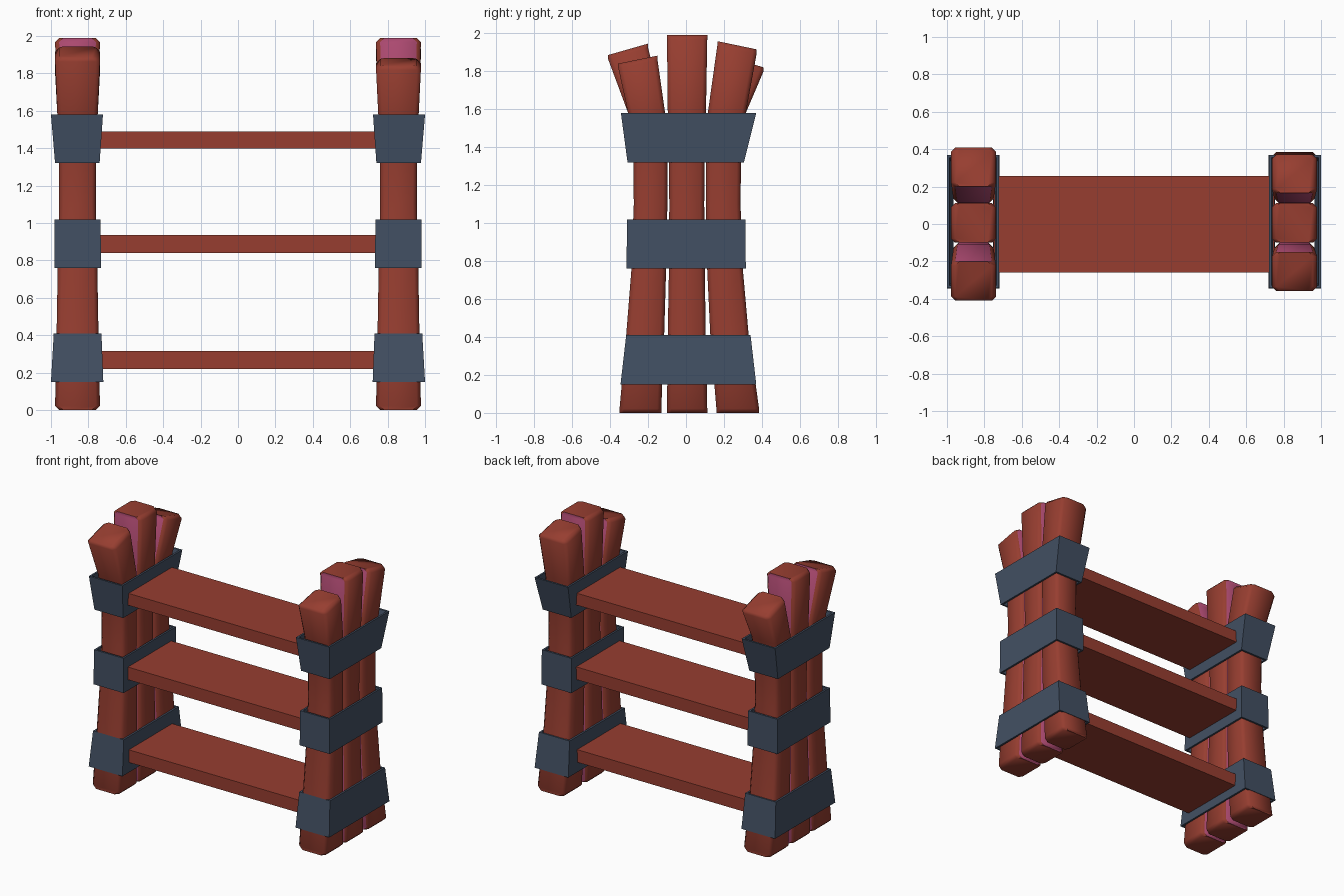
import bpy, bmesh, math

if "Cube" in bpy.data.objects:
    bpy.data.objects.remove(bpy.data.objects["Cube"])


def material(name, rgb):
    m = bpy.data.materials.new(name)
    m.diffuse_color = (*rgb, 1)
    m.use_nodes = True
    m.node_tree.nodes["Principled BSDF"].inputs["Base Color"].default_value = m.diffuse_color
    return m


WOOD = material("red wood", (0.31, 0.048, 0.030))
PINK = material("pink inner wood", (0.43, 0.07, 0.17))
BAND = material("blue grey band", (0.055, 0.08, 0.125))


def finish(bm, name, mats, smooth=None):
    bmesh.ops.recalc_face_normals(bm, faces=bm.faces)
    me = bpy.data.meshes.new(name)
    bm.to_mesh(me)
    bm.free()
    ob = bpy.data.objects.new(name, me)
    bpy.context.collection.objects.link(ob)
    for m in mats:
        me.materials.append(m)
    if smooth:
        bpy.ops.object.select_all(action='DESELECT')
        ob.select_set(True)
        bpy.context.view_layer.objects.active = ob
        bpy.ops.object.shade_smooth_by_angle(angle=math.radians(smooth))
    return ob


def bridge(bm, a, b):
    n = len(a)
    return [bm.faces.new((a[i], a[(i + 1) % n], b[(i + 1) % n], b[i])) for i in range(n)]


# chamfered plank through levels (y0, z0, y1, z1, half width in x)
def plank(name, cx, levels, pink_front, pink_back):
    bm = bmesh.new()
    c = 0.022
    first, last = levels[0], levels[-1]
    lift = lambda l, d, w: (l[0], l[1] + d, l[2], l[3] + d, l[4] + w)
    rows = [lift(first, 0, -c), lift(first, c, 0)] + levels[1:-1] + [lift(last, -c, 0), lift(last, 0, -c)]
    rings = []
    for y0, z0, y1, z1, h in rows:
        t = c / (y1 - y0)
        pts = [(-h + c, 0), (h - c, 0), (h, t), (h, 1 - t), (h - c, 1), (-h + c, 1), (-h, 1 - t), (-h, t)]
        rings.append([bm.verts.new((cx + x, y0 + (y1 - y0) * s, z0 + (z1 - z0) * s)) for x, s in pts])
    for a, b in zip(rings, rings[1:]):
        f = bridge(bm, a, b)
        f[0].material_index = int(pink_front)
        f[4].material_index = int(pink_back)
    bm.faces.new(rings[0])
    bm.faces.new(rings[-1])
    finish(bm, name, [WOOD, PINK], 50)


# flared open sleeve: (z, inner x, outer x, y front, y back) at bottom and top
def sleeve(name, side, lo, hi):
    bm = bmesh.new()
    rings = []
    for inset in (0, 0.014):
        for z, xi, xo, y0, y1 in (lo, hi):
            a, b, p, q = xi + inset, xo - inset, y0 + inset, y1 - inset
            rings.append([bm.verts.new((side * x, y, z)) for x, y in ((a, p), (b, p), (b, q), (a, q))])
    ol, oh, il, ih = rings
    for a, b in ((ol, oh), (oh, ih), (ih, il), (il, ol)):
        bridge(bm, a, b)
    finish(bm, name, [BAND])


FRONT = [(-.35, 0, -.13, 0, .12), (-.315, .41, -.115, .41, .112), (-.288, .75, -.105, .75, .106),
         (-.275, 1.1, -.098, 1.1, .098), (-.277, 1.33, -.098, 1.33, .1), (-.305, 1.58, -.11, 1.58, .108)]
BACK = [(.16, 0, .385, 0, .12), (.128, .41, .33, .41, .112), (.112, .75, .3, .75, .106),
        (.105, 1.1, .287, 1.1, .098), (.105, 1.33, .29, 1.33, .1), (.115, 1.58, .315, 1.58, .108)]
MIDDLE = [(-.1, 0, .112, 0, .12), (-.096, .41, .104, .41, .112), (-.09, .75, .099, .75, .106),
          (-.088, 1.1, .096, 1.1, .098), (-.09, 1.33, .098, 1.33, .1), (-.096, 1.58, .105, 1.58, .108),
          (-.1, 1.99, .112, 1.99, .12)]
TOPS = {-1: ((-.41, 1.885, -.2, 1.945, .12), (.2, 1.885, .408, 1.82, .12)),
        1: ((-.357, 1.84, -.15, 1.882, .12), (.165, 1.958, .372, 1.915, .12))}

for side, label in ((-1, "left"), (1, "right")):
    # three splayed planks per post
    cx = side * 0.858
    front_top, back_top = TOPS[side]
    plank(label + "_front_plank", cx, FRONT + [front_top], False, True)
    plank(label + "_middle_plank", cx, MIDDLE, True, True)
    plank(label + "_back_plank", cx, BACK + [back_top], True, False)
    # three bands per post
    sleeve(label + "_lower_band", side, (.15, .72, 1.0, -.345, .37), (.41, .73, .985, -.315, .34))
    sleeve(label + "_middle_band", side, (.76, .732, .982, -.313, .315), (1.02, .735, .98, -.311, .313))
    sleeve(label + "_upper_band", side, (1.32, .74, .978, -.308, .305), (1.58, .722, 1.0, -.343, .37))

# shelf boards
for label, z0, z1 in (("lower", .22, .315), ("middle", .84, .935), ("upper", 1.4, 1.49)):
    bm = bmesh.new()
    bmesh.ops.create_cube(bm, size=1)
    for v in bm.verts:
        v.co = (v.co.x * 1.5, v.co.y * .515 - .002, z0 if v.co.z < 0 else z1)
    finish(bm, label + "_shelf", [WOOD])
